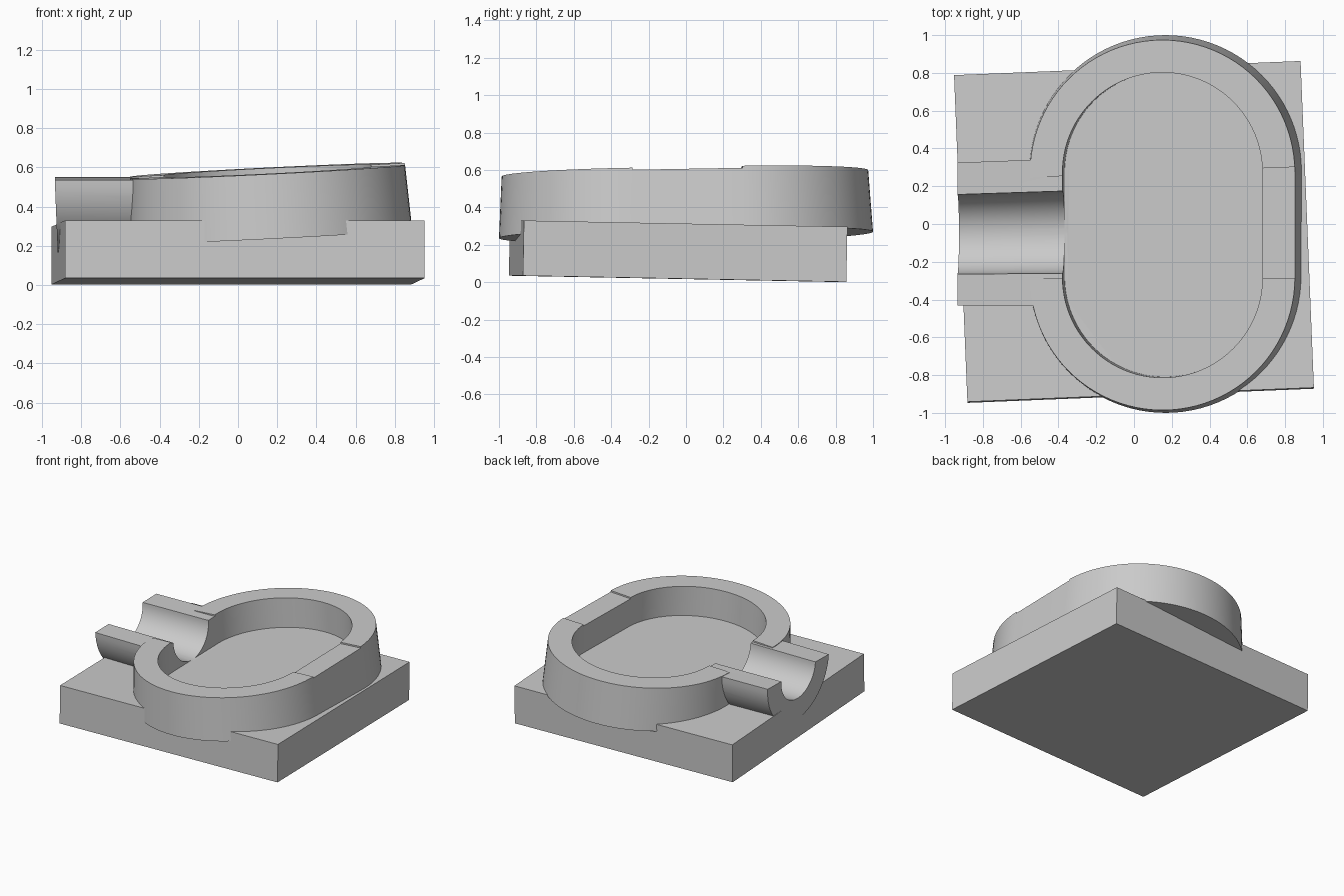
import bpy, bmesh
from math import pi, cos, sin, radians
from mathutils import Matrix

cube = bpy.data.objects.get("Cube")
if cube:
    bpy.data.objects.remove(cube, do_unlink=True)

grey = bpy.data.materials.new("plain grey")
grey.use_nodes = True
grey.diffuse_color = (0.6, 0.6, 0.6, 1)
grey.node_tree.nodes["Principled BSDF"].inputs["Base Color"].default_value = (0.6, 0.6, 0.6, 1)


def loft(name, start, end):
    """Closed solid between two matching 3D outlines."""
    bm = bmesh.new()
    a = [bm.verts.new(p) for p in start]
    b = [bm.verts.new(p) for p in end]
    bm.faces.new(a)
    bm.faces.new(b)
    for i in range(len(a)):
        j = (i + 1) % len(a)
        bm.faces.new((a[i], a[j], b[j], b[i]))
    bmesh.ops.recalc_face_normals(bm, faces=bm.faces)
    mesh = bpy.data.meshes.new(name)
    bm.to_mesh(mesh)
    bm.free()
    mesh.materials.append(grey)
    obj = bpy.data.objects.new(name, mesh)
    bpy.context.collection.objects.link(obj)
    return obj


def combine(target, tool, operation):
    """Apply a boolean, then drop the tool."""
    mod = target.modifiers.new("cut", "BOOLEAN")
    mod.object, mod.operation, mod.solver = tool, operation, "EXACT"
    tool.hide_render = True
    bpy.context.view_layer.objects.active = target
    bpy.ops.object.modifier_apply(modifier=mod.name)
    bpy.data.objects.remove(tool, do_unlink=True)


def stadium(radius, z, half=0.278, steps=48):
    pts = []
    for side in (1, -1):
        for i in range(steps + 1):
            t = pi * i / steps
            pts.append((side * radius * cos(t), side * (half + radius * sin(t)), z))
    return pts


def gutter(x, y, radius, wall=0.0, top=0.543, steps=32):
    """Half-round section across the channel, optionally with walls raised above it."""
    tilt = radians(1.1)
    pts = [(radius * cos(t), radius * sin(t))
           for t in (pi + pi * i / steps for i in range(steps + 1))]
    if wall:
        pts += [(radius, wall), (-radius, wall)]
    return [(x - 0.04 * v, y + u * cos(tilt) - v * sin(tilt),
             top + u * sin(tilt) + v * cos(tilt)) for u, v in pts]


# Square base slab, slightly turned and tipped
w, d, h = 0.918, 0.8655, 0.1475
corners = [(-w, -d), (w, -d), (w, d), (-w, d)]
base = loft("base", [(x, y, -h) for x, y in corners], [(x, y, h) for x, y in corners])
base.data.transform(Matrix.Translation((0, -0.042, 0.166))
                    @ Matrix.Rotation(radians(2.34), 4, "Z")
                    @ Matrix.Rotation(radians(-1.1), 4, "X"))

# Tapered oval dish with a straight-walled pocket and a slightly lowered middle band
dish = loft("dish", stadium(0.722, 0), stadium(0.702, 0.33))
combine(dish, loft("pocket", stadium(0.53, 0.1), stadium(0.53, 0.5)), "DIFFERENCE")
band = [(-1, -0.28), (1, -0.28), (1, 0.32), (-1, 0.24)]
combine(dish, loft("band", [(x, y, 0.319) for x, y in band],
                   [(x, y, 0.5) for x, y in band]), "DIFFERENCE")
dish.data.transform(Matrix.Translation((0.167, 0, 0.253))
                    @ Matrix.Rotation(radians(1), 4, "X")
                    @ Matrix.Rotation(radians(-2.85), 4, "Y"))

# Half-round spout joined to the dish, then bored through to the pocket
spout = loft("spout", gutter(-0.935, -0.053, 0.378), gutter(-0.395, -0.043, 0.388))
combine(dish, spout, "UNION")
bore = loft("bore", gutter(-1.0, -0.056, 0.21, 0.2), gutter(-0.36, -0.043, 0.218, 0.2))
combine(dish, bore, "DIFFERENCE")

# Smooth the curved walls, keep the rims sharp
bpy.ops.object.select_all(action="DESELECT")
dish.select_set(True)
bpy.context.view_layer.objects.active = dish
bpy.ops.object.shade_smooth_by_angle(angle=radians(30))
